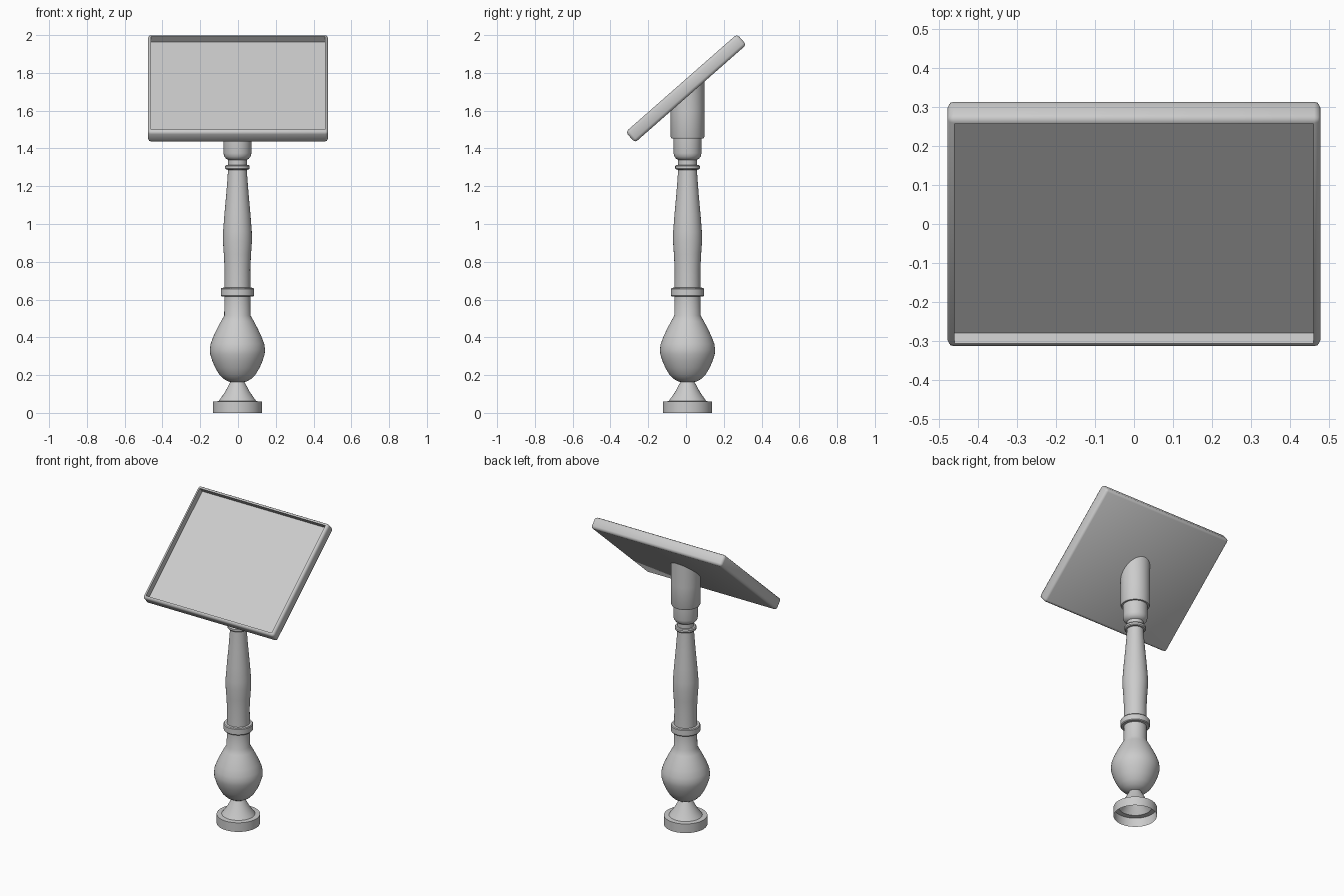
import bpy, bmesh, math
from mathutils import Matrix

if "Cube" in bpy.data.objects:
    bpy.data.objects.remove(bpy.data.objects["Cube"])

CX, CY, SEG = -0.003, 0.008, 48
TILT = math.radians(41.3)
BOARD_Z, BOARD_T, BOARD_L, BOARD_W = 1.718, 0.075, 0.785, 0.955


def finish(bm, name, angle=35):
    bmesh.ops.recalc_face_normals(bm, faces=bm.faces)
    mesh = bpy.data.meshes.new(name)
    bm.to_mesh(mesh)
    bm.free()
    ob = bpy.data.objects.new(name, mesh)
    bpy.context.collection.objects.link(ob)
    bpy.ops.object.select_all(action='DESELECT')
    ob.select_set(True)
    bpy.context.view_layer.objects.active = ob
    bpy.ops.object.shade_smooth_by_angle(angle=math.radians(angle))
    return ob


def lathe(name, profile, top=None):
    """Revolve (radius, z) points; the last ring may follow a height function of y."""
    bm = bmesh.new()
    rings = []
    for k, (r, z) in enumerate(profile):
        ring = []
        for i in range(SEG):
            a = 2 * math.pi * i / SEG
            x, y = CX + r * math.cos(a), CY + r * math.sin(a)
            zz = top(y) if top and k == len(profile) - 1 else z
            ring.append(bm.verts.new((x, y, zz)))
        rings.append(ring)
    for a, b in zip(rings, rings[1:]):
        for i in range(SEG):
            j = (i + 1) % SEG
            bm.faces.new((a[i], a[j], b[j], b[i]))
    return finish(bm, name)


# hollow foot, open underneath
lathe("foot", [(0.13, 0), (0.13, 0.06), (0.10, 0.062), (0.066, 0.11), (0.035, 0.168)])

# vase-shaped bulb, collar, turned shaft and neck
lathe("turned_post", [
    (0.034, 0.163), (0.05, 0.167), (0.073, 0.18), (0.096, 0.203), (0.117, 0.238),
    (0.133, 0.275), (0.144, 0.31), (0.146, 0.335), (0.142, 0.365), (0.127, 0.405),
    (0.108, 0.445), (0.087, 0.485), (0.070, 0.515), (0.069, 0.615),
    (0.084, 0.617), (0.088, 0.622), (0.088, 0.657), (0.084, 0.662), (0.069, 0.663),
    (0.068, 0.76), (0.072, 0.84), (0.077, 0.91), (0.076, 0.96), (0.069, 1.05),
    (0.059, 1.16), (0.052, 1.25), (0.050, 1.287),
    (0.060, 1.288), (0.065, 1.294), (0.065, 1.306), (0.060, 1.312), (0.050, 1.313),
    (0.050, 1.34), (0.060, 1.345), (0.070, 1.358), (0.074, 1.375), (0.074, 1.46)])

# socket cut at a slant under the board
under = lambda y: BOARD_Z + y * math.tan(TILT) - (BOARD_T / 2 - 0.005) / math.cos(TILT)
lathe("board_socket", [(0.070, 1.453), (0.085, 1.453), (0.089, 1.462), (0.089, 1.6)], None)
lathe("board_socket_top", [(0.089, 1.6), (0.089, 1.7)], under)

# tilted tray board with rounded edges and a recessed face
bm = bmesh.new()
bmesh.ops.create_cube(bm, size=1)
bmesh.ops.scale(bm, vec=(BOARD_W, BOARD_L, BOARD_T), verts=bm.verts)
bmesh.ops.bevel(bm, geom=bm.edges[:], offset=0.016, segments=2, profile=0.5, affect='EDGES')
bm.normal_update()
face = max(bm.faces, key=lambda f: f.normal.z * f.calc_area())
bmesh.ops.inset_region(bm, faces=[face], thickness=0.003)
floor = bmesh.ops.extrude_face_region(bm, geom=[face])["geom"]
bmesh.ops.translate(bm, vec=(0, 0, -0.04),
                    verts=[g for g in floor if isinstance(g, bmesh.types.BMVert)])
if face.is_valid:
    bmesh.ops.delete(bm, geom=[face], context='FACES')
bm.transform(Matrix.Translation((0, 0, BOARD_Z)) @ Matrix.Rotation(TILT, 4, 'X'))
finish(bm, "tray_board", 50)
